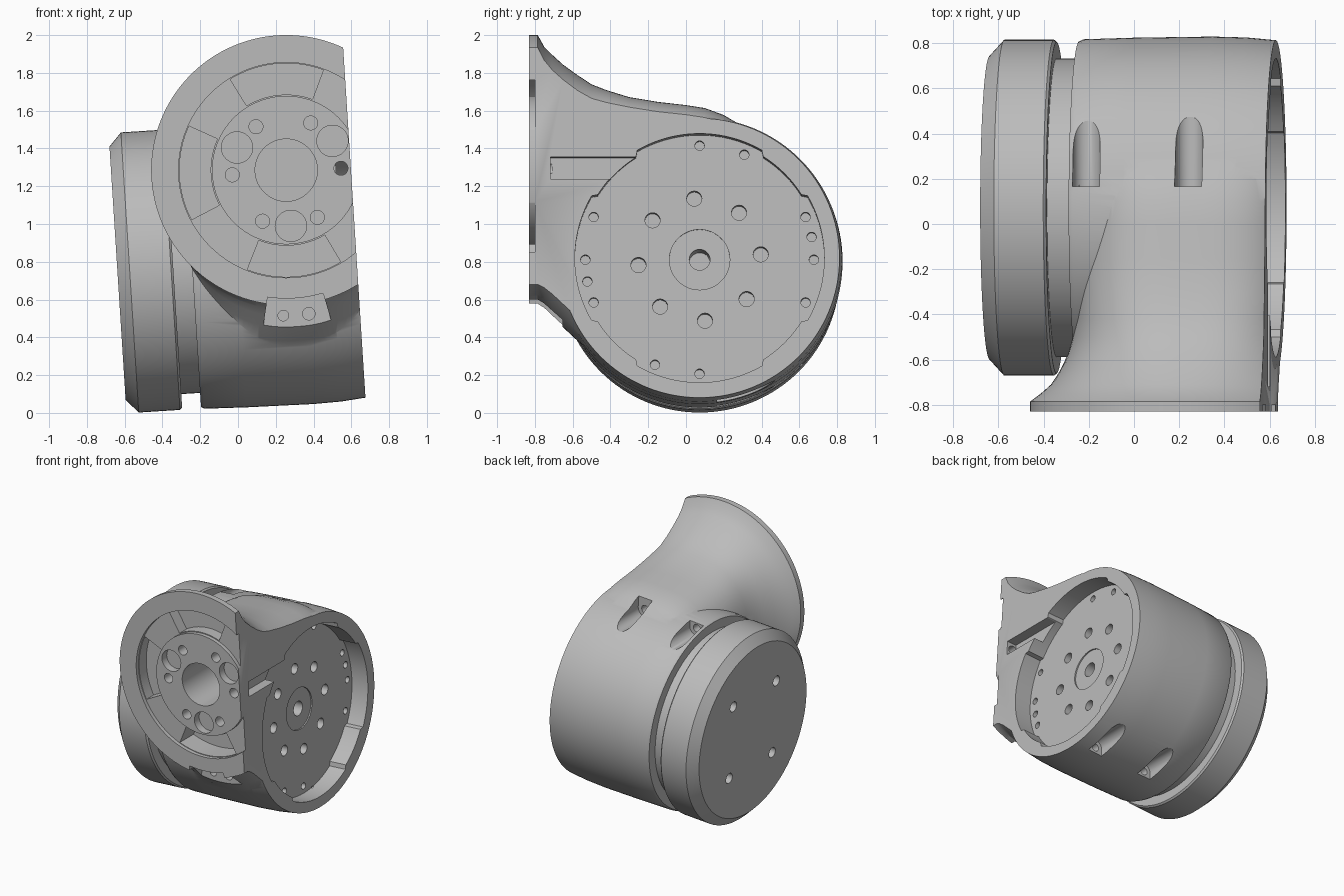
import bpy, bmesh
from math import sin, cos, pi, radians, copysign
from mathutils import Vector

cube = bpy.data.objects.get("Cube")
if cube:
    bpy.data.objects.remove(cube, do_unlink=True)

TILT = radians(3.65)
ORIGIN = Vector((0, 0.072, 0.78))      # point on the main axis
FU, FW = 0.287, 0.488                  # flange centre in the tilted frame
FRONT, FACE = -0.902, 0.629            # flange front plane, side face plane

metal = bpy.data.materials.new("grey metal")
metal.use_nodes = True
GREY = (0.5, 0.5, 0.5, 1)
metal.diffuse_color = GREY
metal.node_tree.nodes["Principled BSDF"].inputs["Base Color"].default_value = GREY


def make(name, bm):
    """Turn a bmesh into an object placed in the tilted frame."""
    bmesh.ops.recalc_face_normals(bm, faces=bm.faces)
    mesh = bpy.data.meshes.new(name)
    bm.to_mesh(mesh)
    bm.free()
    ob = bpy.data.objects.new(name, mesh)
    ob.location = ORIGIN
    ob.rotation_euler.y = -TILT
    mesh.materials.append(metal)
    bpy.context.collection.objects.link(ob)
    return ob


def skin(bm, rings):
    """Bridge closed rings of points and cap both ends."""
    rows = [[bm.verts.new(p) for p in ring] for ring in rings]
    n = len(rows[0])
    for a, b in zip(rows, rows[1:]):
        for i in range(n):
            j = (i + 1) % n
            bm.faces.new((a[i], a[j], b[j], b[i]))
    bm.faces.new(rows[0])
    bm.faces.new(rows[-1])


def lathe(name, profile, n=128):
    bm = bmesh.new()
    skin(bm, [[(u, r * cos(2 * pi * i / n), r * sin(2 * pi * i / n))
               for i in range(n)] for u, r in profile])
    return make(name, bm)


def circle(x, y, r, n=32):
    return [(x + r * cos(2 * pi * i / n), y + r * sin(2 * pi * i / n)) for i in range(n)]


def sector(x, y, r0, r1, a0, a1, n=16):
    angles = [radians(a0 + (a1 - a0) * i / n) for i in range(n + 1)]
    return ([(x + r1 * cos(a), y + r1 * sin(a)) for a in angles] +
            [(x + r0 * cos(a), y + r0 * sin(a)) for a in reversed(angles)])


def rect(x0, x1, y0, y1):
    return [(x0, y0), (x1, y0), (x1, y1), (x0, y1)]


def along_x(pts, a, b):
    return [[(u, p, q) for p, q in pts] for u in (a, b)]


def along_y(pts, a, b):
    return [[(p, v, q) for p, q in pts] for v in (a, b)]


def boolean(ob, tool, operation):
    mod = ob.modifiers.new("bool", 'BOOLEAN')
    mod.operation = operation
    mod.solver = 'EXACT'
    mod.object = tool
    bpy.context.view_layer.objects.active = ob
    bpy.context.view_layer.update()
    bpy.ops.object.modifier_apply(modifier=mod.name)
    bpy.data.objects.remove(tool, do_unlink=True)


def cut(ob, prisms):
    bm = bmesh.new()
    for rings in prisms:
        skin(bm, rings)
    tool = make("cutter", bm)
    tool.hide_render = True
    boolean(ob, tool, 'DIFFERENCE')


def front(x, z):
    """World front-view position to the tilted frame."""
    dz = z - ORIGIN.z
    return x * cos(TILT) + dz * sin(TILT), dz * cos(TILT) - x * sin(TILT)


# Barrel body
housing = lathe("joint_housing", [(-0.243, 0.735), (-0.225, 0.745), (0, 0.752),
                                  (0.35, 0.757), (0.5, 0.753), (0.66, 0.738)])

# Flared neck from the round flange to the barrel: y, top, bottom, half width, squareness
stations = [(-0.83, 1.203, -0.227, 0.715, 2), (-0.785, 1.203, -0.227, 0.715, 2),
            (-0.75, 1.14, -0.25, 0.67, 2.05), (-0.71, 1.1, -0.29, 0.627, 2.1),
            (-0.65, 1.045, -0.345, 0.59, 2.25), (-0.575, 0.99, -0.415, 0.557, 2.4),
            (-0.5, 0.94, -0.475, 0.538, 2.6), (-0.42, 0.908, -0.5, 0.528, 2.8),
            (-0.3, 0.87, -0.5, 0.526, 3), (-0.15, 0.845, -0.5, 0.526, 3),
            (0.0, 0.828, -0.5, 0.526, 3), (0.1, 0.812, -0.5, 0.526, 3),
            (0.2, 0.775, -0.48, 0.526, 3), (0.36, 0.68, -0.4, 0.52, 3)]
rings = []
for y, top, bottom, half, k in stations:
    mid, tall = (top + bottom) / 2, (top - bottom) / 2
    ring = []
    for i in range(128):
        c, s = cos(2 * pi * i / 128), sin(2 * pi * i / 128)
        ring.append((FU + half * copysign(abs(c) ** (2 / k), c), y - ORIGIN.y,
                     mid + tall * copysign(abs(s) ** (2 / k), s)))
    rings.append(ring)
bm = bmesh.new()
skin(bm, rings)
boolean(housing, make("flared_neck", bm), 'UNION')

# Flat side face, then the stepped round pocket and the pin channel
cut(housing, [along_x(rect(-2, 2, -2, 2), FACE, 2)])
pocket = []
for d in range(0, 360, 2):
    off = abs((d + 45) % 90 - 45)
    r = 0.66 if off < 31 else 0.635
    pocket.append((r * cos(radians(d)), r * sin(radians(d))))
FLOOR = 0.489
cut(housing, [along_x(pocket, FLOOR, 1)])
cut(housing, [along_x(rect(-0.79, -0.3, 0.42, 0.535), 0.55, 1)])

# Drive plate holes on the pocket floor
cut(housing, [along_x(circle(0, 0, 0.16, 48), FLOOR - 0.01, 0.55)])
holes = [along_x(circle(0, 0, 0.055), 0.2, 0.55)]
for i in range(8):
    a = radians(95 + 45 * i)
    holes.append(along_x(circle(0.325 * cos(a), 0.325 * sin(a), 0.04), 0.4, 0.55))
for d in (0, 11.5, 22, 67, 90, 158, 180, 191, 202, 247, 270, 338):
    a = radians(d)
    holes.append(along_x(circle(0.605 * cos(a), 0.605 * sin(a), 0.025, 20), 0.43, 0.55))
cut(housing, holes)

# Flange: shallow ring, three deep windows, key notch
ring_groove = sector(FU, FW, 0.393, 0.57, 0, 360, 96)
bm = bmesh.new()
skin(bm, along_y(circle(FU, FW, 0.57, 96), -1, FRONT + 0.03))
ring_cutter = make("cutter", bm)
cut(ring_cutter, [along_y(circle(FU, FW, 0.393, 96), -1.1, 0)])
ring_cutter.hide_render = True
boolean(housing, ring_cutter, 'DIFFERENCE')
cut(housing, [along_y(sector(FU, FW, 0.4, 0.565, a - 26, a + 26), -1, FRONT + deep)
              for a, deep in ((92, 0.12), (178, 0.12), (271, 0.2))])
cut(housing, [along_y(sector(FU, FW, 0.68, 0.835, 258, 283), -1, -0.725)])

# Flange bores and bolt holes
cut(housing, [along_y(circle(FU, FW, 0.165, 48), -1, FRONT + 0.4)])
bores = []
for x, z, r, deep in ((-0.005, 1.405, 0.083, 0.06), (0.5, 1.44, 0.083, 0.06),
                      (0.28, 0.99, 0.083, 0.06), (0.095, 1.515, 0.037, 0.1),
                      (0.385, 1.535, 0.037, 0.1), (-0.03, 1.26, 0.037, 0.1),
                      (0.13, 1.015, 0.037, 0.1), (0.42, 1.035, 0.037, 0.1),
                      (0.545, 1.295, 0.037, 0.12),
                      (0.24, 0.515, 0.028, 0.25), (0.375, 0.525, 0.033, 0.25)):
    bores.append(along_y(circle(*front(x, z), r), -1, FRONT + deep))
cut(housing, bores)

# Round-ended screw slots on the top and underside
slots = []
for u, side in ((-0.165, 1), (0.29, 1), (0.0, -1), (0.46, -1)):
    arc = [(u + 0.06 * cos(pi * i / 16), side * (0.7 - 0.06 * sin(pi * i / 16)))
           for i in range(17)]
    arc += [(u - 0.06, side), (u + 0.06, side)]
    slots.append(along_y(arc, 0.093, 1))
cut(housing, slots)
cut(housing, [along_y(circle(u, side * 0.7, 0.03, 20), 0.02, 0.12)
              for u, side in ((-0.165, 1), (0.29, 1), (0.0, -1), (0.46, -1))])

# End cap with narrow neck and four bolt holes
cap = lathe("end_cap", [(-0.639, 0.672), (-0.574, 0.743), (-0.355, 0.743),
                        (-0.343, 0.732), (-0.343, 0.66), (-0.2, 0.66)])
cut(cap, [along_x(circle(sy * 0.27, sz * 0.29, 0.04), -1, -0.5)
          for sy in (-1, 1) for sz in (-1, 1)])

# Smooth curved walls, keep edges sharp
for ob in (housing, cap):
    bpy.ops.object.select_all(action='DESELECT')
    ob.select_set(True)
    bpy.context.view_layer.objects.active = ob
    bpy.ops.object.shade_smooth_by_angle(angle=radians(30))
